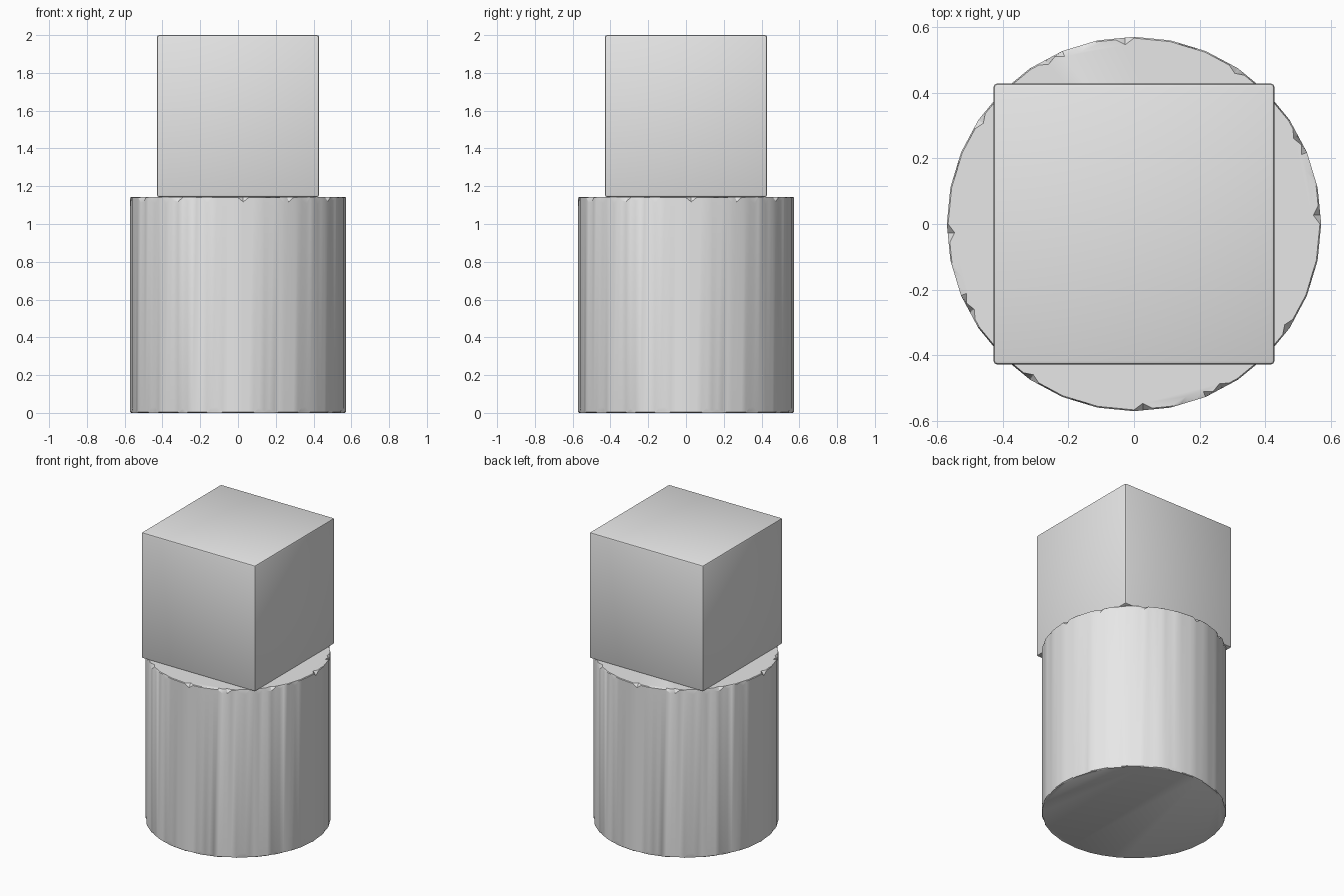
import bpy, bmesh, math, random

random.seed(4)
cube = bpy.data.objects.get("Cube")
if cube:
    bpy.data.objects.remove(cube, do_unlink=True)

R, H, SIDES, SUB = 0.571, 1.143, 32, 4
BLOCK = 0.857

grey = bpy.data.materials.new("plain grey")
grey.use_nodes = True
grey.diffuse_color = (0.8, 0.8, 0.8, 1)
grey.node_tree.nodes["Principled BSDF"].inputs["Base Color"].default_value = (0.8, 0.8, 0.8, 1)


def add_object(name, bm):
    bmesh.ops.recalc_face_normals(bm, faces=bm.faces)
    mesh = bpy.data.meshes.new(name)
    bm.to_mesh(mesh)
    bm.free()
    mesh.materials.append(grey)
    obj = bpy.data.objects.new(name, mesh)
    bpy.context.collection.objects.link(obj)
    bpy.ops.object.select_all(action='DESELECT')
    obj.select_set(True)
    bpy.context.view_layer.objects.active = obj
    return obj


def rim_point(i):
    """Point on the many-sided outline, with extra points along each side."""
    side, part = divmod(i, SUB)
    a, b = (math.tau * (side + k) / SIDES for k in (0, 1))
    t = part / SUB
    return (R * ((1 - t) * math.cos(a) + t * math.cos(b)),
            R * ((1 - t) * math.sin(a) + t * math.sin(b)))


# Round base, its two rims nicked by small irregular chips (same on each quarter)
count = SIDES * SUB
quarter = count // 4


def chips(depth):
    nicks = [random.uniform(0.5, 1) * depth if random.random() < 0.22 else 0.004
             for _ in range(quarter)]
    return nicks * 4


bm = bmesh.new()


def ring(height, inset, drop, sign):
    verts = []
    for i in range(count):
        x, y = rim_point(i)
        s = 1 - inset[i] / R
        verts.append(bm.verts.new((x * s, y * s, height + sign * drop[i])))
    return verts


none = [0] * count
rings = [ring(0, chips(0.012), none, 1), ring(0, none, chips(0.04), 1),
         ring(H, none, chips(0.04), -1), ring(H, chips(0.03), none, -1)]
for low, high in zip(rings, rings[1:]):
    for i in range(count):
        j = (i + 1) % count
        bm.faces.new((low[i], low[j], high[j], high[i]))
bm.faces.new(rings[0])
bm.faces.new(rings[-1])
add_object("round_base", bm)
bpy.ops.object.shade_smooth_by_angle(angle=math.radians(30))

# Square block with slightly softened edges
bm = bmesh.new()
bmesh.ops.create_cube(bm, size=BLOCK)
bmesh.ops.translate(bm, verts=bm.verts, vec=(0, 0, H + BLOCK / 2))
bmesh.ops.bevel(bm, geom=bm.edges[:], offset=0.011, segments=2,
                profile=0.5, affect='EDGES')
add_object("square_block", bm)
bpy.ops.object.shade_smooth_by_angle(angle=math.radians(30))
